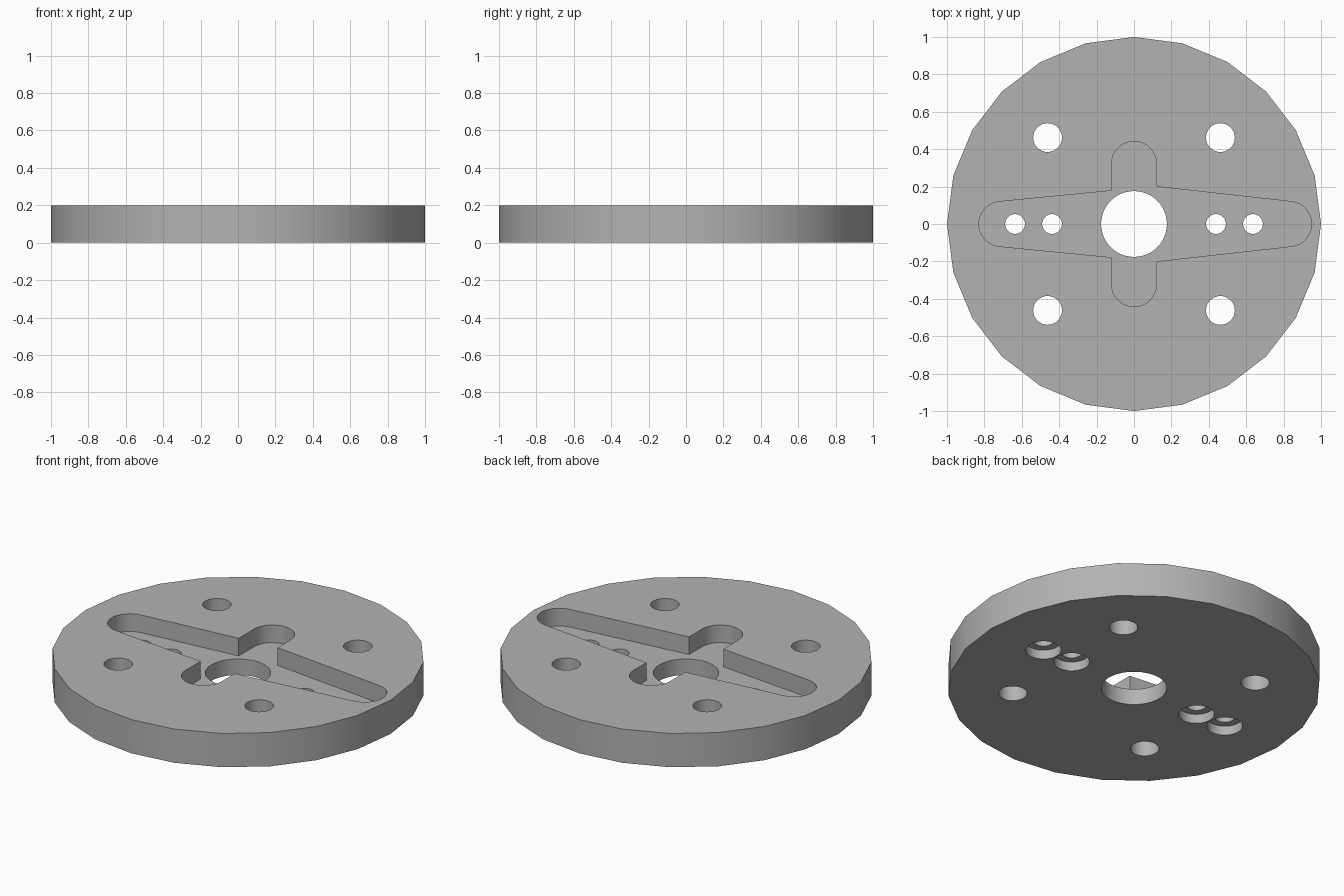
import bpy
import bmesh
from math import sin, cos, pi, radians

if "Cube" in bpy.data.objects:
    bpy.data.objects.remove(bpy.data.objects["Cube"])

HEIGHT = 0.2
FLOOR = 0.095   # height of the pocket floor
BORE = 0.055    # depth of the screw-head recesses underneath

grey = bpy.data.materials.new("plain grey")
grey.use_nodes = True
grey.diffuse_color = (0.45, 0.45, 0.45, 1)
grey.node_tree.nodes["Principled BSDF"].inputs["Base Color"].default_value = grey.diffuse_color


def arc(x, y, r, start, end, steps=16):
    """Points on an arc, angles in degrees."""
    angles = [radians(start + (end - start) * i / steps) for i in range(steps + 1)]
    return [(x + r * cos(a), y + r * sin(a)) for a in angles]


def prism(name, outline, z0, z1):
    """Extrude a closed outline between two heights."""
    bm = bmesh.new()
    base = bm.faces.new([bm.verts.new((x, y, z0)) for x, y in outline])
    top = bmesh.ops.extrude_face_region(bm, geom=[base])["geom"]
    verts = [v for v in top if isinstance(v, bmesh.types.BMVert)]
    bmesh.ops.translate(bm, verts=verts, vec=(0, 0, z1 - z0))
    bmesh.ops.recalc_face_normals(bm, faces=bm.faces)
    mesh = bpy.data.meshes.new(name)
    bm.to_mesh(mesh)
    bm.free()
    mesh.materials.append(grey)
    obj = bpy.data.objects.new(name, mesh)
    bpy.context.collection.objects.link(obj)
    return obj


def cylinder(name, x, y, r, z0, z1, sides=32):
    return prism(name, arc(x, y, r, 0, 360, sides)[:-1], z0, z1)


# Round plate
disc = cylinder("disc_plate", 0, 0, 1, 0, HEIGHT, 24)
bpy.context.view_layer.objects.active = disc
disc.select_set(True)


def cut(cutter):
    cutter.hide_render = True
    mod = disc.modifiers.new("cut", 'BOOLEAN')
    mod.operation = 'DIFFERENCE'
    mod.solver = 'EXACT'
    mod.object = cutter
    bpy.ops.object.modifier_apply(modifier=mod.name)
    bpy.data.objects.remove(cutter)


# Cross-shaped pocket with tapered side arms and rounded ends
pocket = (arc(0.83, 0, 0.12, -84, 84) + [(0.12, 0.2)]
          + arc(0, 0.322, 0.12, 0, 180) + [(-0.12, 0.178)]
          + arc(-0.709, 0, 0.12, 95, 265) + [(-0.12, -0.178)]
          + arc(0, -0.322, 0.12, 180, 360) + [(0.12, -0.2)])
cut(prism("pocket_cutter", pocket, FLOOR, HEIGHT + 0.1))

# Shaft hole
cut(cylinder("shaft_cutter", 0, 0, 0.176, -0.1, HEIGHT + 0.1, 48))

for side in (-1, 1):
    # Mounting holes through the plate
    for end in (-1, 1):
        cut(cylinder("mount_cutter", side * 0.462, end * 0.462, 0.077, -0.1, HEIGHT + 0.1))
    # Screw holes with wider recesses below
    for x in (0.438, 0.636):
        cut(cylinder("screw_cutter", side * x, 0, 0.053, -0.1, HEIGHT + 0.1))
        cut(cylinder("recess_cutter", side * x, 0, 0.096, -0.1, BORE))

bpy.ops.object.shade_smooth_by_angle(angle=radians(30))
